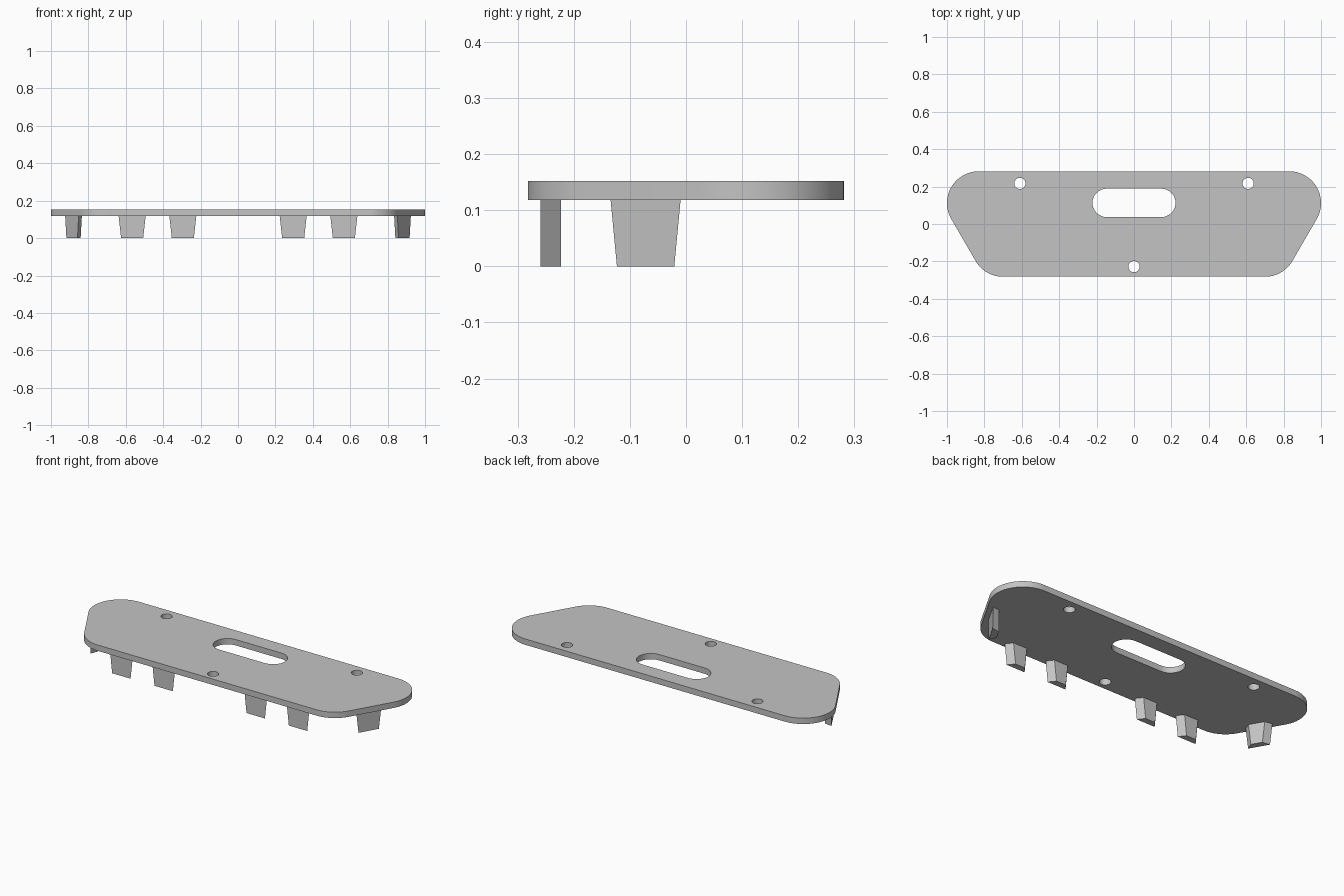
import bpy, bmesh
from math import sin, cos, radians
from mathutils import Matrix, Vector

cube = bpy.data.objects.get("Cube")
if cube:
    bpy.data.objects.remove(cube, do_unlink=True)

grey = bpy.data.materials.new("plain_grey")
grey.use_nodes = True
grey.diffuse_color = (0.55, 0.55, 0.55, 1)
grey.node_tree.nodes["Principled BSDF"].inputs["Base Color"].default_value = grey.diffuse_color

PLATE_LOW, PLATE_HIGH = 0.118, 0.152


def arc(cx, cy, r, start, end, steps=16):
    angles = [radians(start + (end - start) * i / steps) for i in range(steps + 1)]
    return [(cx + r * cos(a), cy + r * sin(a)) for a in angles]


def circle(cx, cy, r):
    return arc(cx, cy, r, 0, 360, 32)[:-1]


# Plate outline: a trapezoid with rounded corners, mirrored across x
right_half = arc(0.70, -0.112, 0.17, -90, -30) + arc(0.83, 0.112, 0.17, -30, 90)
outline = right_half + [(-x, y) for x, y in reversed(right_half)]

# Openings: one handle slot and three screw holes
slot = arc(0.146, 0.113, 0.076, -90, 90) + arc(-0.146, 0.113, 0.076, 90, 270)
holes = [circle(x, y, 0.03) for x, y in ((-0.61, 0.217), (0.61, 0.217), (0, -0.228))]

# Filled flat curve extruded into the plate
curve = bpy.data.curves.new("plate_profile", "CURVE")
curve.dimensions = "2D"
curve.fill_mode = "BOTH"
curve.extrude = (PLATE_HIGH - PLATE_LOW) / 2
for loop in [outline, slot] + holes:
    spline = curve.splines.new("POLY")
    spline.points.add(len(loop) - 1)
    for point, (x, y) in zip(spline.points, loop):
        point.co = (x, y, 0, 1)
    spline.use_cyclic_u = True
plate = bpy.data.objects.new("plate", curve)
plate.location.z = (PLATE_LOW + PLATE_HIGH) / 2
bpy.context.collection.objects.link(plate)
bpy.ops.object.select_all(action="DESELECT")
plate.select_set(True)
bpy.context.view_layer.objects.active = plate
bpy.ops.object.convert(target="MESH")
plate = bpy.context.view_layer.objects.active

bm = bmesh.new()
bm.from_mesh(plate.data)
bmesh.ops.remove_doubles(bm, verts=bm.verts, dist=0.0001)
bmesh.ops.recalc_face_normals(bm, faces=bm.faces)
bm.to_mesh(plate.data)
bm.free()
plate.data.materials.clear()
plate.data.materials.append(grey)
bpy.ops.object.shade_smooth_by_angle(angle=radians(30))


# Tapered tab: wide outer face, narrower inner face, slanted ends
def add_tab(name, x, y, turn):
    bm = bmesh.new()
    rings = []
    for z, half in ((0, 0.059), (PLATE_LOW, 0.072)):
        inner = half - 0.028
        section = ((-half, 0), (half, 0), (inner, 0.036), (-inner, 0.036))
        rings.append([bm.verts.new((u, v, z)) for u, v in section])
    low, high = rings
    bm.faces.new(low)
    bm.faces.new(high)
    for i in range(4):
        j = (i + 1) % 4
        bm.faces.new((low[i], low[j], high[j], high[i]))
    place = Matrix.Translation(Vector((x, y, 0))) @ Matrix.Rotation(radians(turn), 4, "Z")
    bmesh.ops.transform(bm, matrix=place, verts=bm.verts)
    bmesh.ops.recalc_face_normals(bm, faces=bm.faces)
    mesh = bpy.data.meshes.new(name)
    bm.to_mesh(mesh)
    bm.free()
    mesh.materials.append(grey)
    bpy.context.collection.objects.link(bpy.data.objects.new(name, mesh))


for side, label in ((1, "left"), (-1, "right")):
    add_tab("front_inner_tab_" + label, side * 0.295, -0.259, 0)
    add_tab("front_outer_tab_" + label, side * 0.566, -0.259, 0)
    add_tab("side_tab_" + label, side * 0.888, -0.072, side * 60)
